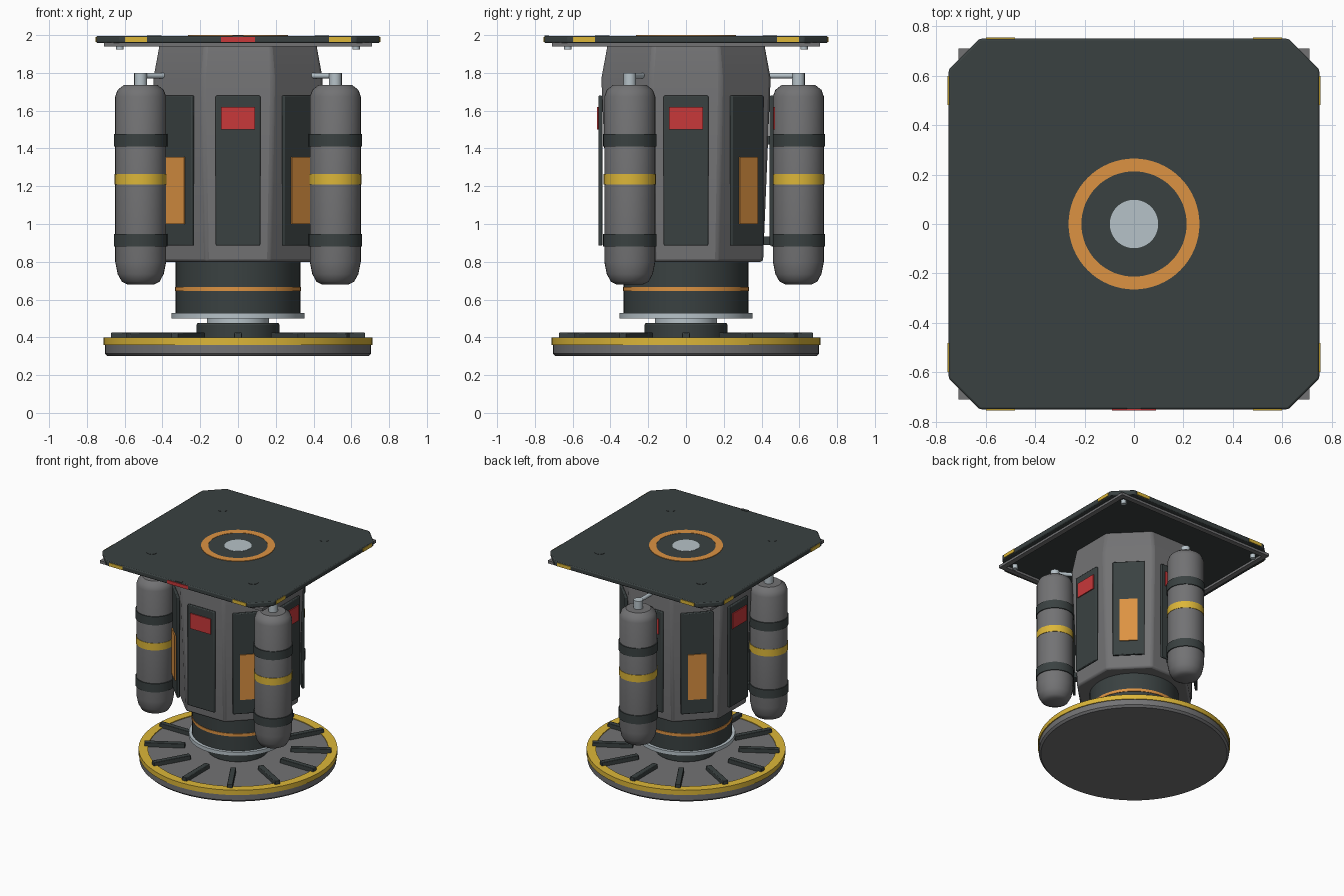
import bpy, bmesh
from math import cos, sin, pi, radians
from mathutils import Matrix

old = bpy.data.objects.get("Cube")
if old:
    bpy.data.objects.remove(old, do_unlink=True)


def material(name, rgb):
    m = bpy.data.materials.new(name)
    m.use_nodes = True
    m.diffuse_color = (*rgb, 1)
    m.node_tree.nodes["Principled BSDF"].inputs["Base Color"].default_value = (*rgb, 1)
    return m


DARK = material("dark slate", (0.042, 0.053, 0.053))
GREY = material("mid grey", (0.17, 0.17, 0.175))
STEEL = material("pale steel", (0.47, 0.54, 0.58))
YELLOW = material("yellow", (0.72, 0.47, 0.04))
ORANGE = material("orange", (0.72, 0.29, 0.055))
RED = material("red", (0.58, 0.04, 0.042))


def finish(name, bm, mat, bevel=0, matrix=None):
    """Turn a bmesh into a shaded, optionally bevelled object."""
    if matrix:
        bm.transform(matrix)
    bmesh.ops.recalc_face_normals(bm, faces=bm.faces)
    mesh = bpy.data.meshes.new(name)
    bm.to_mesh(mesh)
    bm.free()
    obj = bpy.data.objects.new(name, mesh)
    bpy.context.collection.objects.link(obj)
    mesh.materials.append(mat)
    if bevel:
        mod = obj.modifiers.new("edge bevel", "BEVEL")
        mod.width, mod.segments, mod.limit_method = bevel, 2, "ANGLE"
    bpy.ops.object.select_all(action="DESELECT")
    obj.select_set(True)
    bpy.context.view_layer.objects.active = obj
    bpy.ops.object.shade_smooth_by_angle(angle=radians(35))
    return obj


def lathe(name, profile, mat, at=(0, 0), sides=48, turn=0, bevel=0, closed=False):
    """Spin an (r, z) profile; open profiles are capped, closed ones make rings."""
    bm = bmesh.new()
    rings = [[bm.verts.new((at[0] + r * cos(turn + 2 * pi * i / sides),
                            at[1] + r * sin(turn + 2 * pi * i / sides), z))
              for i in range(sides)] for r, z in profile]
    pairs = list(zip(rings, rings[1:]))
    if closed:
        pairs.append((rings[-1], rings[0]))
    else:
        bm.faces.new(rings[0])
        bm.faces.new(rings[-1])
    for a, b in pairs:
        for i in range(sides):
            j = (i + 1) % sides
            bm.faces.new((a[i], a[j], b[j], b[i]))
    return finish(name, bm, mat, bevel)


def disc(name, r, z0, z1, mat, **kw):
    return lathe(name, [(r, z0), (r, z1)], mat, **kw)


def ring(name, r0, r1, z0, z1, mat, **kw):
    return lathe(name, [(r0, z0), (r1, z0), (r1, z1), (r0, z1)], mat, closed=True, **kw)


def box(name, lo, hi, mat, angle=0, bevel=0):
    """Box between two corners, turned about the z axis."""
    bm = bmesh.new()
    bmesh.ops.create_cube(bm, size=1)
    for v in bm.verts:
        v.co = [l + (c + 0.5) * (h - l) for l, c, h in zip(lo, v.co, hi)]
    return finish(name, bm, mat, bevel, Matrix.Rotation(radians(angle), 4, "Z"))


# Round base with hazard rim and radial ribs
lathe("base_disc", [(0.69, 0.30), (0.705, 0.315), (0.705, 0.36), (0.66, 0.36), (0.66, 0.392)],
      GREY, sides=64)
ring("base_rim", 0.645, 0.712, 0.36, 0.398, YELLOW, sides=64)
for k in range(12):
    box("base_rib", (0.38, -0.02, 0.385), (0.672, 0.02, 0.425), DARK, 30 * k, 0.004)

# Swivel neck
disc("swivel_hub", 0.22, 0.385, 0.477, DARK, bevel=0.012)
disc("swivel_shaft", 0.165, 0.47, 0.51, STEEL)
disc("neck_flange", 0.353, 0.50, 0.53, STEEL)
disc("neck_drum", 0.33, 0.53, 0.81, DARK)
ring("neck_band", 0.32, 0.334, 0.645, 0.667, ORANGE)

# Eight sided body
flat = 1 / cos(pi / 8)
lathe("body", [(a * flat, z) for a, z in ((0.408, 0.80), (0.448, 1.77), (0.412, 1.965))],
      GREY, sides=8, turn=pi / 8, bevel=0.015)

# Side panels, alternating red labels and orange hatches
for k in range(8):
    angle = 45 * k
    box("side_panel", (0.443, -0.118, 0.885), (0.464, 0.118, 1.68), DARK, angle, 0.006)
    if k % 2:
        box("orange_hatch", (0.464, -0.067, 1.0), (0.472, 0.067, 1.355), ORANGE, angle)
    else:
        box("red_label", (0.464, -0.09, 1.5), (0.472, 0.09, 1.62), RED, angle)

# Three gas tanks with straps, valves and feed pipes
TANK_R = 0.135
tank_profile = [(0.07, 0.68), (0.10, 0.695), (0.122, 0.735), (TANK_R, 0.80),
                (TANK_R, 1.675), (0.122, 1.71), (0.09, 1.735)]
for angle in (90, 210, 330):
    at = (0.595 * cos(radians(angle)), 0.595 * sin(radians(angle)))
    lathe("tank", tank_profile, GREY, at=at, sides=32)
    ring("tank_stripe", 0.13, 0.138, 1.21, 1.265, YELLOW, at=at, sides=32)
    for z in (0.88, 1.41):
        ring("tank_strap", 0.13, 0.142, z, z + 0.067, DARK, at=at, sides=32)
        box("tank_bracket", (0.39, -0.03, z + 0.01), (0.47, 0.03, z + 0.055), DARK, angle)
    disc("tank_valve", 0.034, 1.73, 1.80, STEEL, at=at, sides=16)
    pipe = bmesh.new()
    bmesh.ops.create_cone(pipe, cap_ends=True, segments=12, radius1=0.015, radius2=0.015,
                          depth=0.165)
    place = (Matrix.Rotation(radians(angle), 4, "Z") @ Matrix.Translation((0.513, 0, 1.785))
             @ Matrix.Rotation(pi / 2, 4, "Y"))
    finish("feed_pipe", pipe, STEEL, 0, place)

# Top plate with clipped corners
HALF, CUT = 0.75, 0.625
bm = bmesh.new()
outline = [(HALF, -CUT), (HALF, CUT), (CUT, HALF), (-CUT, HALF),
           (-HALF, CUT), (-HALF, -CUT), (-CUT, -HALF), (CUT, -HALF)]
face = bm.faces.new([bm.verts.new((x, y, 1.958)) for x, y in outline])
lift = bmesh.ops.extrude_face_region(bm, geom=[face])["geom"]
bmesh.ops.translate(bm, vec=(0, 0, 0.038), verts=[g for g in lift if isinstance(g, bmesh.types.BMVert)])
finish("top_plate", bm, DARK, 0.008)

# Underside frame and edge markers
for angle in (0, 90, 180, 270):
    box("under_frame", (0.67, -0.71, 1.94), (0.71, 0.71, 1.962), GREY, angle)
    for y in (-0.54, 0.54):
        box("edge_marker", (0.745, y - 0.058, 1.963), (0.754, y + 0.058, 1.99), YELLOW, angle)
box("front_marker", (-0.09, -0.755, 1.963), (0.09, -0.745, 1.99), RED)
box("front_notch", (-0.028, -0.748, 1.985), (0.028, -0.725, 1.999), DARK)

# Bolts below and locating pads above
for x in (-1, 1):
    for y in (-1, 1):
        disc("under_bolt", 0.02, 1.925, 1.962, STEEL, at=(0.625 * x, 0.625 * y), sides=12)
        disc("top_pad", 0.038, 1.99, 1.998, DARK, at=(0.443 * x, 0.443 * y), sides=24)

# Central docking ring
ring("docking_ring", 0.213, 0.265, 1.99, 2.0, ORANGE, sides=64)
disc("docking_disc", 0.213, 1.99, 1.998, DARK, sides=64)
disc("docking_pin", 0.098, 1.99, 2.0, STEEL)
